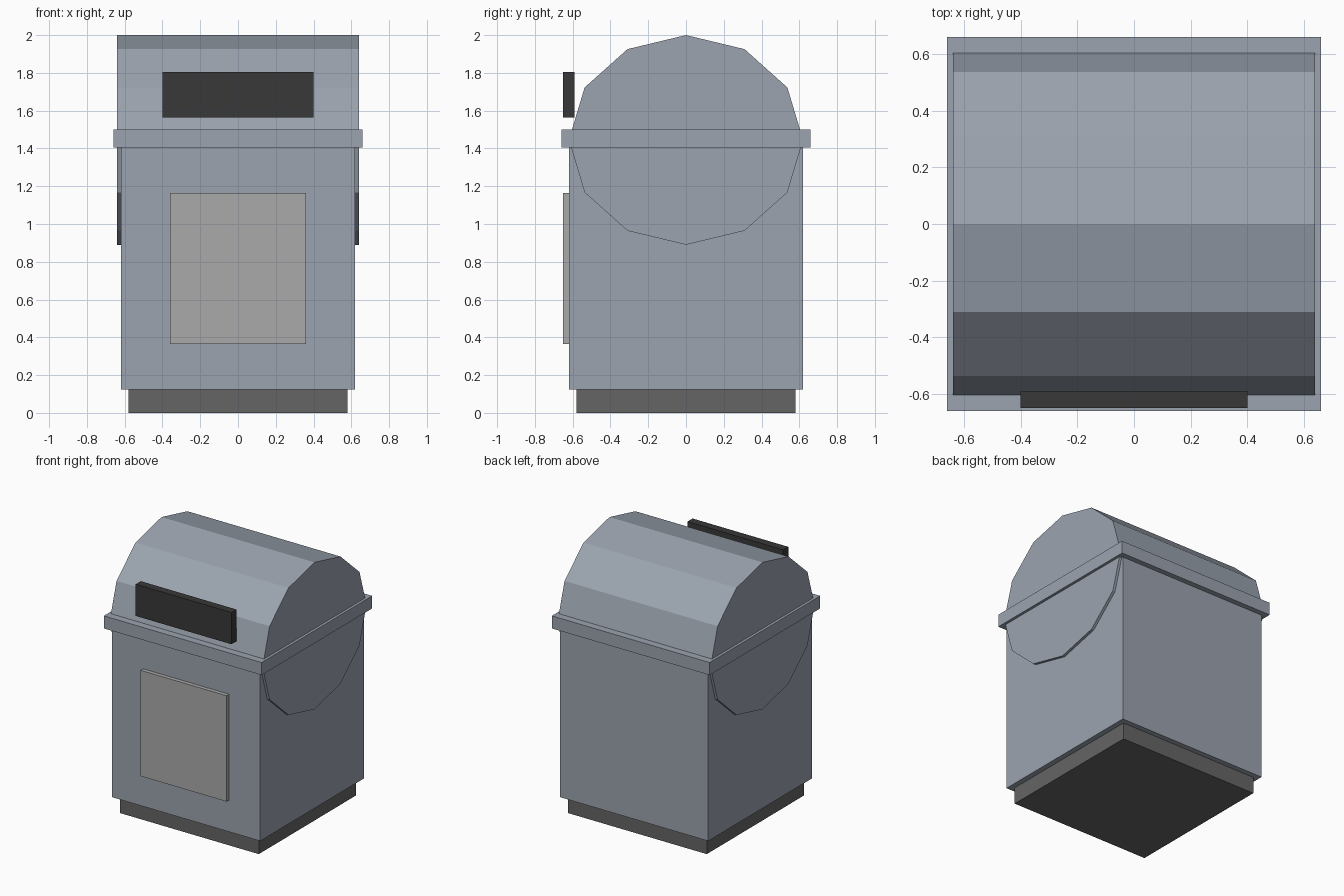
import bpy
import bmesh
from math import radians
from mathutils import Matrix

if "Cube" in bpy.data.objects:
    bpy.data.objects.remove(bpy.data.objects["Cube"])


def material(name, rgb):
    mat = bpy.data.materials.new(name)
    mat.diffuse_color = (*rgb, 1)
    mat.use_nodes = True
    mat.node_tree.nodes["Principled BSDF"].inputs["Base Color"].default_value = mat.diffuse_color
    return mat


steel = material("blue_grey_steel", (0.33, 0.37, 0.43))
dark = material("dark_base", (0.13, 0.13, 0.13))
black = material("black_opening", (0.04, 0.04, 0.04))
grey = material("grey_panel", (0.40, 0.40, 0.40))


def add_object(name, bm, mat):
    mesh = bpy.data.meshes.new(name)
    bm.to_mesh(mesh)
    bm.free()
    mesh.materials.append(mat)
    obj = bpy.data.objects.new(name, mesh)
    bpy.context.collection.objects.link(obj)
    return obj


def box(name, low, high, mat):
    size = [b - a for a, b in zip(low, high)]
    centre = [(a + b) / 2 for a, b in zip(low, high)]
    bm = bmesh.new()
    bmesh.ops.create_cube(bm, size=1, matrix=Matrix.Translation(centre) @ Matrix.Diagonal((*size, 1)))
    return add_object(name, bm, mat)


# Square stacked parts: half width, bottom, top
for name, half, bottom, top, mat in (
    ("base", 0.58, 0.0, 0.125, dark),
    ("bin_body", 0.62, 0.125, 1.405, steel),
    ("rim", 0.66, 1.405, 1.50, steel),
):
    box(name, (-half, -half, bottom), (half, half, top), mat)

# Domed lid: twelve-sided drum lying along x, slightly flattened, sunk into the body
bm = bmesh.new()
bmesh.ops.create_cone(bm, cap_ends=True, segments=12, radius1=1, radius2=1, depth=1.28)
bmesh.ops.rotate(bm, verts=bm.verts, matrix=Matrix.Rotation(radians(90), 3, 'Y'))
bmesh.ops.scale(bm, verts=bm.verts, vec=(1, 0.62, 0.555))
bmesh.ops.translate(bm, verts=bm.verts, vec=(0, 0, 1.445))
add_object("domed_lid", bm, steel)

# Front opening and door panel
box("deposit_opening", (-0.40, -0.65, 1.565), (0.40, -0.59, 1.805), black)
box("door_panel", (-0.36, -0.65, 0.365), (0.36, -0.61, 1.165), grey)
